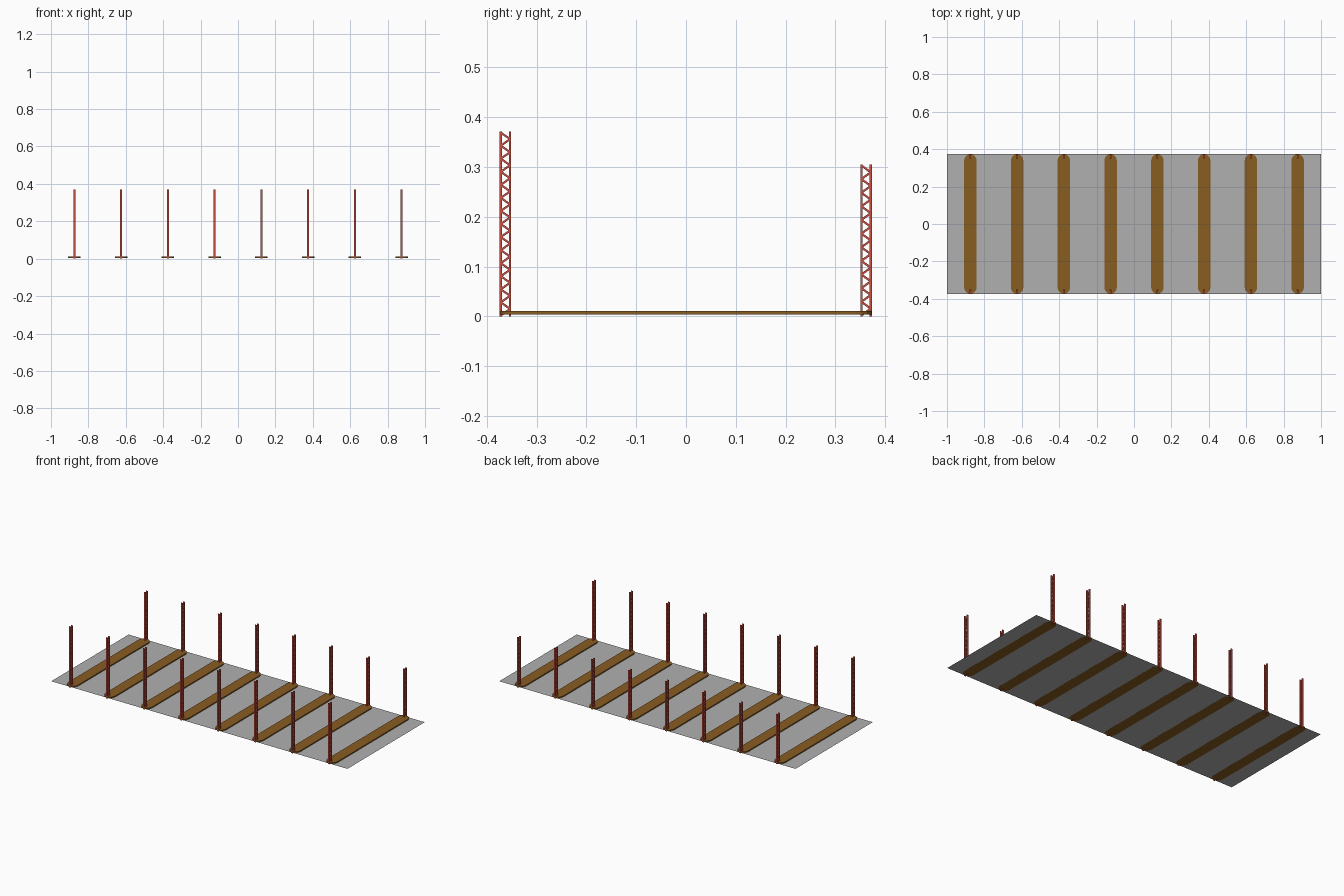
import bpy, bmesh, math
from mathutils import Matrix, Vector

if "Cube" in bpy.data.objects:
    bpy.data.objects.remove(bpy.data.objects["Cube"])


def material(name, srgb):
    m = bpy.data.materials.new(name)
    lin = [((c / 255 + 0.055) / 1.055) ** 2.4 for c in srgb]
    m.diffuse_color = (*lin, 1)
    m.use_nodes = True
    m.node_tree.nodes["Principled BSDF"].inputs["Base Color"].default_value = m.diffuse_color
    return m


GREY = material("floor grey", (176, 176, 176))
BROWN = material("strip brown", (136, 93, 34))
RED = material("steel red", (203, 80, 66))


def finish(name, bm, mat):
    me = bpy.data.meshes.new(name)
    bm.to_mesh(me)
    bm.free()
    me.materials.append(mat)
    ob = bpy.data.objects.new(name, me)
    bpy.context.collection.objects.link(ob)
    return ob


def box(bm, centre, size, tilt=0.0):
    """Box turned by tilt about the x axis."""
    mat = (Matrix.Translation(centre) @ Matrix.Rotation(tilt, 4, 'X')
           @ Matrix.Diagonal((*size, 1)))
    bmesh.ops.create_cube(bm, size=1, matrix=mat)


def lattice_column(name, x, y, height, cells):
    """Two chords joined by zigzag lacing, lying in the yz plane."""
    bm = bmesh.new()
    half, chord, depth = 0.0115, 0.0042, 0.010
    for s in (-1, 1):
        box(bm, (x, y + s * (half - chord / 2), height / 2), (depth, chord, height))
    inner = half - chord / 2
    step = (height - 0.004) / (2 * cells)
    for i in range(2 * cells):
        s = 1 if i % 2 == 0 else -1
        a = Vector((x, y - s * inner, 0.002 + i * step))
        b = Vector((x, y + s * inner, 0.002 + (i + 1) * step))
        d = b - a
        box(bm, (a + b) / 2, (depth * 0.8, d.length, 0.0042), math.atan2(d.z, d.y))
    return finish(name, bm, RED)


def strip(name, x):
    """Flat foundation strip with rounded ends."""
    bm = bmesh.new()
    r, yc, n = 0.0335, 0.3395, 8
    pts = []
    for k, s in enumerate((1, -1)):
        for i in range(n + 1):
            a = math.pi * (k + i / n)
            pts.append((x + r * math.cos(a), s * yc + r * math.sin(a), 0.004))
    face = bm.faces.new([bm.verts.new(p) for p in pts])
    top = bmesh.ops.extrude_face_region(bm, geom=[face], use_keep_orig=True)
    moved = [v for v in top["geom"] if isinstance(v, bmesh.types.BMVert)]
    bmesh.ops.translate(bm, verts=moved, vec=(0, 0, 0.007))
    bmesh.ops.recalc_face_normals(bm, faces=bm.faces)
    return finish(name, bm, BROWN)


# thin floor sheet
bm = bmesh.new()
bmesh.ops.create_grid(bm, x_segments=1, y_segments=1, size=1,
                      matrix=Matrix.Translation((0, 0, 0.0042)) @ Matrix.Diagonal((1, 0.373, 1, 1)))
finish("floor_sheet", bm, GREY)

# eight bays: strip, tall front column, shorter back column
for i in range(8):
    x = -0.875 + 0.25 * i
    strip(f"foundation_strip_{i + 1}", x)
    lattice_column(f"front_column_{i + 1}", x, -0.3625, 0.371, 14)
    lattice_column(f"back_column_{i + 1}", x, 0.3615, 0.305, 11)
